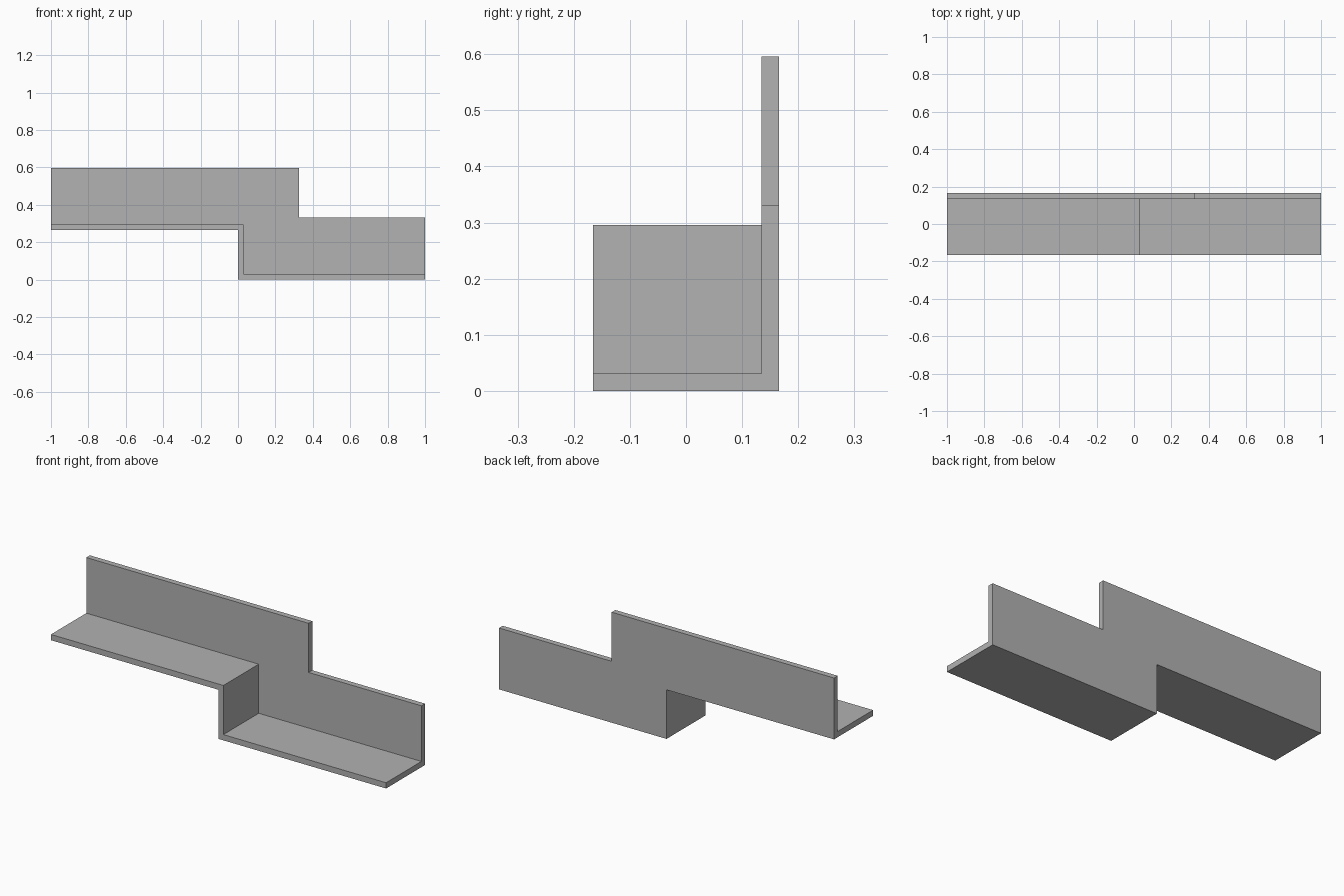
import bpy
import bmesh

cube = bpy.data.objects.get("Cube")
if cube:
    bpy.data.objects.remove(cube, do_unlink=True)

# Plain grey material
grey = bpy.data.materials.new("grey")
grey.use_nodes = True
colour = (0.445, 0.445, 0.445, 1)
grey.diffuse_color = colour
grey.node_tree.nodes["Principled BSDF"].inputs["Base Color"].default_value = colour

# Main sizes
t = 0.031                 # sheet thickness
rise = 0.265              # height of the step
wall = 0.331              # height of the back wall above the underside
front, inner, back = -0.166, 0.166 - t, 0.166

# Stepped lines from left to right as (x, z)
def stepped(x, z):
    return [(-1, z + rise), (x, z + rise), (x, z), (1, z)]

underside = stepped(0, 0)
tread = stepped(t - 0.002, t)
wall_top = stepped(0.327, wall)

bm = bmesh.new()

def face(points):
    bm.faces.new([bm.verts.new(p) for p in points])

def at(line, y):
    return [(x, y, z) for x, z in line]

# Flat panels between two stepped lines: ledge edge, wall front, wall back
for low, high, y in ((underside, tread, front),
                     (tread, wall_top, inner),
                     (underside, wall_top, back)):
    face(at(low, y) + at(high, y)[::-1])

# Strips along each stepped line
for line, y0, y1 in ((underside, front, back),
                     (tread, front, inner),
                     (wall_top, inner, back)):
    for a, b in zip(line, line[1:]):
        face(at([a, b], y0) + at([b, a], y1))

# L-shaped ends
for i in (0, -1):
    x, low = underside[i]
    mid, top = tread[i][1], wall_top[i][1]
    face([(x, front, low), (x, front, mid), (x, inner, mid),
          (x, inner, top), (x, back, top), (x, back, low)])

bmesh.ops.remove_doubles(bm, verts=bm.verts[:], dist=0.0001)
bmesh.ops.recalc_face_normals(bm, faces=bm.faces[:])

mesh = bpy.data.meshes.new("stepped_angle_bracket")
bm.to_mesh(mesh)
bm.free()
mesh.materials.append(grey)
bracket = bpy.data.objects.new("stepped_angle_bracket", mesh)
bpy.context.scene.collection.objects.link(bracket)
